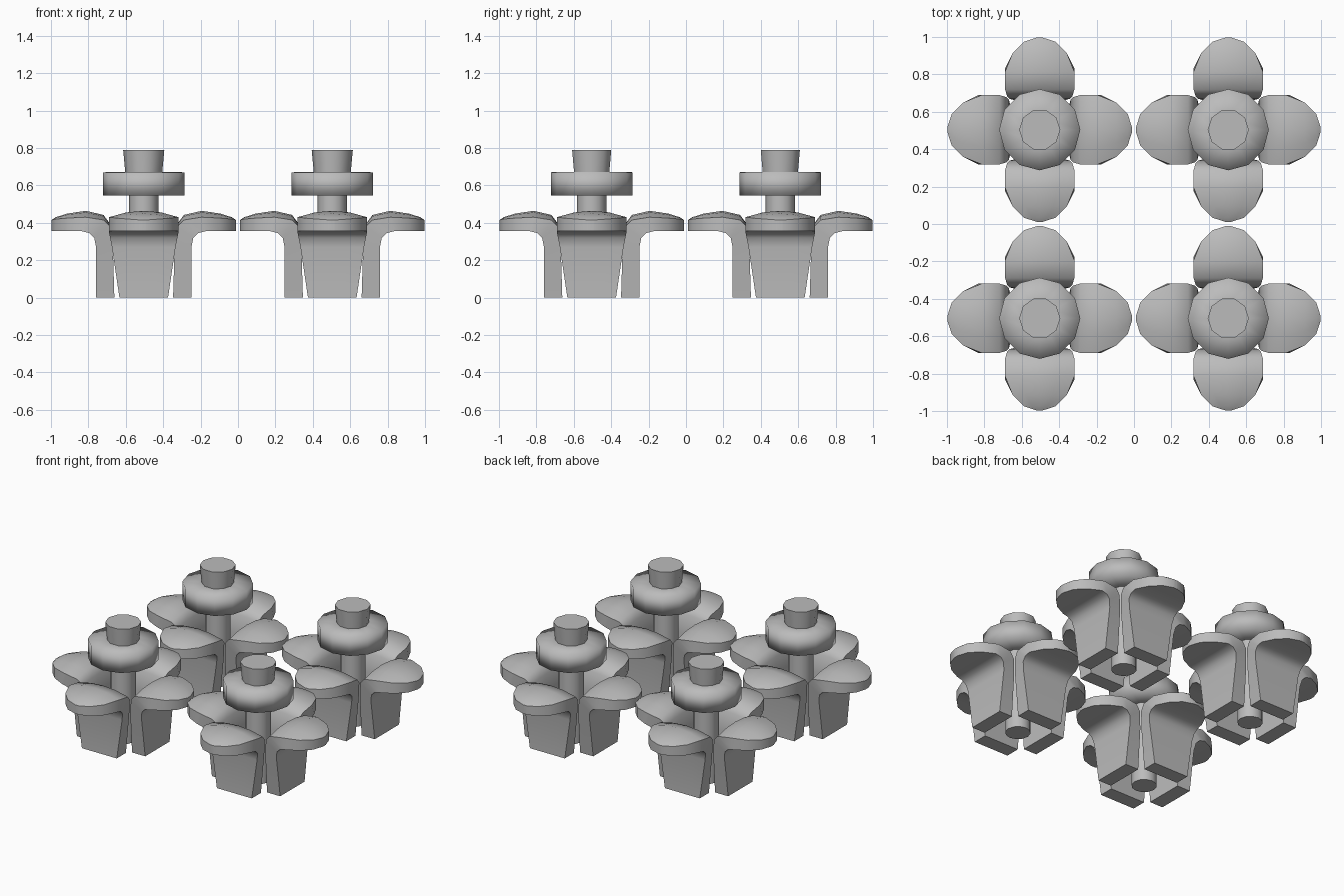
import bpy, bmesh, math
from mathutils import Matrix

if "Cube" in bpy.data.objects:
    bpy.data.objects.remove(bpy.data.objects["Cube"], do_unlink=True)

grey = bpy.data.materials.new("plain_grey")
grey.use_nodes = True
COLOUR = (0.5, 0.5, 0.5, 1)
grey.diffuse_color = COLOUR
grey.node_tree.nodes["Principled BSDF"].inputs["Base Color"].default_value = COLOUR

SPACING = 0.504
ACROSS = (-1, -0.5, 0, 0.5, 1)


def finish(name, bm, centre, angle=None):
    """Turn a bmesh into a placed, shaded object; angle None is smooth all over."""
    bmesh.ops.recalc_face_normals(bm, faces=bm.faces)
    mesh = bpy.data.meshes.new(name)
    bm.to_mesh(mesh)
    bm.free()
    mesh.materials.append(grey)
    obj = bpy.data.objects.new(name, mesh)
    bpy.context.collection.objects.link(obj)
    obj.location = (centre[0], centre[1], 0)
    bpy.ops.object.select_all(action="DESELECT")
    obj.select_set(True)
    bpy.context.view_layer.objects.active = obj
    if angle is None:
        bpy.ops.object.shade_smooth()
    else:
        bpy.ops.object.shade_smooth_by_angle(angle=math.radians(angle))


def turned(name, profile, sides, centre, angle=None):
    """Solid of revolution from (radius, z) points, capped at both ends."""
    bm = bmesh.new()
    rings = []
    for r, z in profile:
        turns = [math.tau * i / sides for i in range(sides)]
        rings.append([bm.verts.new((r * math.cos(t), r * math.sin(t), z)) for t in turns])
    for a, b in zip(rings, rings[1:]):
        for i in range(sides):
            j = (i + 1) % sides
            bm.faces.new((a[i], a[j], b[j], b[i]))
    bm.faces.new(rings[0])
    bm.faces.new(rings[-1])
    finish(name, bm, centre, angle)


# Petal stations: outer r, outer z, inner r, inner z, half width, crown height
PETAL = (
    (0.255, 0, 0.157, 0, 0.13, 0),
    (0.255, 0.27, 0.165, 0.27, 0.17, 0),
    (0.265, 0.32, 0.18, 0.38, 0.18, 0.015),
    (0.29, 0.345, 0.215, 0.415, 0.185, 0.027),
    (0.33, 0.355, 0.31, 0.43, 0.185, 0.034),
    (0.41, 0.355, 0.41, 0.425, 0.145, 0.024),
    (0.47, 0.355, 0.47, 0.42, 0.085, 0.01),
    (0.493, 0.355, 0.493, 0.415, 0.015, 0),
)


def petal(name, centre, turn):
    """Upright blade that bends outward into a rounded, domed tip."""
    bm = bmesh.new()
    loops = []
    for ro, zo, ri, zi, half, crown in PETAL:
        inner_half = min(half, ri - 0.005)
        outer = [bm.verts.new((ro, half * s, zo)) for s in ACROSS]
        inner = [bm.verts.new((ri, inner_half * s, zi + crown * (1 - s * s)))
                 for s in reversed(ACROSS)]
        loops.append(outer + inner)
    count = len(loops[0])
    for a, b in zip(loops, loops[1:]):
        for i in range(count):
            j = (i + 1) % count
            bm.faces.new((a[i], a[j], b[j], b[i]))
    bm.faces.new(loops[0])
    bm.faces.new(loops[-1])
    bm.transform(Matrix.Rotation(turn, 4, "Z"))
    finish(name, bm, centre, 40)


# Four identical flowers on a square
for side, x in (("left", SPACING), ("right", -SPACING)):
    for end, y in (("front", -SPACING), ("back", SPACING)):
        tag = end + "_" + side
        turned("stem_" + tag, ((0.078, 0), (0.078, 0.56)), 12, (x, y), 40)
        # Cap, shaded smoothly over its rim
        turned("cap_" + tag, ((0.07, 0.545), (0.217, 0.545), (0.217, 0.67), (0.09, 0.672)),
               12, (x, y))
        turned("knob_" + tag, ((0.098, 0.66), (0.11, 0.79)), 10, (x, y), 40)
        for k in range(4):
            petal("petal_%s_%d" % (tag, k + 1), (x, y), k * math.pi / 2)
